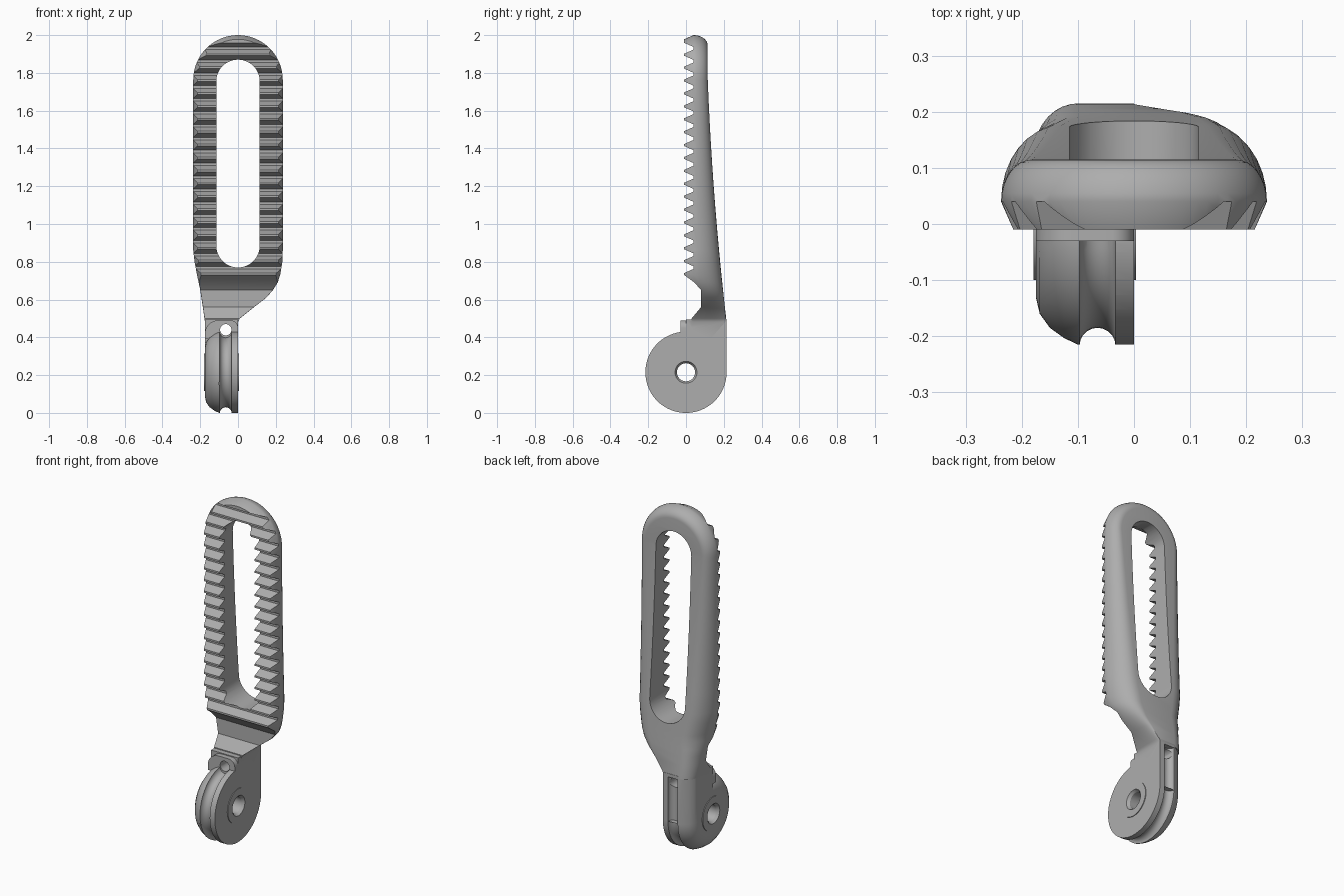
import bpy, bmesh
from math import sin, cos, pi
from mathutils import Vector

cube = bpy.data.objects.get("Cube")
if cube:
    bpy.data.objects.remove(cube, do_unlink=True)

grey = bpy.data.materials.new("plain grey")
grey.use_nodes = True
grey.diffuse_color = (0.42, 0.42, 0.42, 1)
grey.node_tree.nodes["Principled BSDF"].inputs["Base Color"].default_value = grey.diffuse_color

AXLE_Z = 0.215
CABLE_X = -0.065
GROOVE = 0.032
WIDTH = 0.237
CAP_Z = 2 - WIDTH


def finish(bm, name):
    bmesh.ops.remove_doubles(bm, verts=bm.verts, dist=1e-5)
    bmesh.ops.dissolve_degenerate(bm, edges=bm.edges, dist=1e-5)
    bmesh.ops.recalc_face_normals(bm, faces=bm.faces)
    mesh = bpy.data.meshes.new(name)
    bm.to_mesh(mesh)
    bm.free()
    mesh.materials.append(grey)
    obj = bpy.data.objects.new(name, mesh)
    bpy.context.collection.objects.link(obj)
    return obj


def skin(name, rings, closed=False):
    """Join equal rings of points into a solid."""
    bm = bmesh.new()
    loops = [[bm.verts.new(p) for p in ring] for ring in rings]
    pairs = list(zip(loops, loops[1:]))
    if closed:
        pairs.append((loops[-1], loops[0]))
    else:
        bm.faces.new(loops[0])
        if (Vector(rings[-1][0]) - Vector(rings[-1][-1])).length > 1e-4:
            bm.faces.new(loops[-1])
    for a, b in pairs:
        for i in range(len(a)):
            j = (i + 1) % len(a)
            bm.faces.new((a[i], a[j], b[j], b[i]))
    return finish(bm, name)


def prism(name, points, axis, low, high):
    """Extrude a flat outline along one axis."""
    def place(p, s):
        v = list(p)
        v.insert(axis, s)
        return v
    return skin(name, [[place(p, s) for p in points] for s in (low, high)])


def lathe(name, profile, steps=80):
    """Spin (x, radius) points around the axle."""
    turns = [2 * pi * i / steps for i in range(steps)]
    bm = bmesh.new()
    rings = [[bm.verts.new((x, r * cos(a), AXLE_Z + r * sin(a))) for a in turns] for x, r in profile]
    for a, b in zip(rings, rings[1:]):
        for i in range(steps):
            j = (i + 1) % steps
            bm.faces.new((a[i], a[j], b[j], b[i]))
    bm.faces.new(rings[0])
    bm.faces.new(rings[-1])
    return finish(bm, name)


def arc(cx, cy, r, start, end, steps=12):
    return [(cx + r * cos(start + (end - start) * i / steps),
             cy + r * sin(start + (end - start) * i / steps)) for i in range(steps + 1)]


def combine(target, tool, operation):
    mod = target.modifiers.new("join", "BOOLEAN")
    mod.object, mod.operation, mod.solver = tool, operation, "EXACT"
    bpy.context.view_layer.objects.active = target
    bpy.ops.object.modifier_apply(modifier=mod.name)
    bpy.data.objects.remove(tool, do_unlink=True)


def back_depth(z):
    u = (min(z, CAP_Z) - 0.48) / 1.285
    return 0.215 - 0.15 * u + 0.05 * u * u


def section(z, left, right, front, round_l, round_r, angle=0):
    """Cross-section of the arm; angle sweeps it around the top end."""
    back = back_depth(z)
    shoulder = max(front + 0.005, 0.04)
    depth = min(back - shoulder, 0.085 + 0.35 * (z - 0.5))
    bevel = 0.022 if front < 0 else 0.001

    def side(edge, rnd, sign):
        pts = [(bevel, front), (0, shoulder)]
        pts += [(rnd * (1 - cos(t)), back - depth + depth * sin(t))
                for t in (k * pi / 16 for k in range(9))]
        return [(sign * (abs(edge) - d) * cos(angle) if angle else edge - sign * d,
                 y, z + (abs(edge) - d) * sin(angle)) for d, y in pts]
    return side(left, round_l, -1) + side(right, round_r, 1)[::-1]


# Arm: neck, long straight sides, then rounded top end
neck = [(0.48, -0.174, -0.001, 0.03, 0.075, 0.002),
        (0.5, -0.178, 0.01, 0.03, 0.075, 0.006),
        (0.56, -0.186, 0.085, 0.08, 0.08, 0.04),
        (0.61, -0.194, 0.15, 0.08, 0.09, 0.07),
        (0.65, -0.2, 0.185, 0.08, 0.1, 0.09),
        (0.69, -0.208, 0.21, 0.045, 0.11, 0.1),
        (0.73, -0.217, 0.223, -0.01, 0.11, 0.11),
        (0.8, -0.23, 0.235, -0.01, 0.11, 0.11)]
rings = [section(*row) for row in neck]
for i in range(9):
    z = 0.86 + (CAP_Z - 0.86) * i / 8
    rnd = 0.105 - 0.05 * i / 8
    rings.append(section(z, -WIDTH, WIDTH, -0.01, rnd, rnd))
for i in range(1, 17):
    rings.append(section(CAP_Z, -WIDTH, WIDTH, -0.01, 0.055, 0.055, pi / 2 * i / 16))
arm = skin("slotted_arm", rings)

# Gripping teeth: cut the valleys between them
pitch = 0.0683
for i in range(18):
    z = 0.735 + pitch * (i + 0.5)
    valley = [(0.04, z - 0.007), (0.04, z + 0.007), (-0.01, z + 0.029),
              (-0.05, z + 0.029), (-0.05, z - 0.029), (-0.01, z - 0.029)]
    combine(arm, prism("valley_cutter", valley, 0, -0.4, 0.4), "DIFFERENCE")

# Long slot through the arm
slot = arc(0, 1.755, 0.115, 0, pi, 24) + arc(0, 0.885, 0.115, pi, 2 * pi, 24)
combine(arm, prism("slot_cutter", slot, 1, -0.2, 0.4), "DIFFERENCE")

# Pulley hub with rounded outer rim and thin bosses
rim = [(0, 0.215), (-0.1, 0.215), (-0.125, 0.203), (-0.15, 0.185), (-0.168, 0.16), (-0.175, 0.13)]
hub = lathe("pulley_hub", [(0.004, 0.1), (0, 0.1)] + rim + [(-0.175, 0.1), (-0.179, 0.1)])
bpy.ops.mesh.primitive_torus_add(major_radius=0.217, minor_radius=GROOVE, major_segments=80,
                                 minor_segments=20, location=(CABLE_X, 0, AXLE_Z),
                                 rotation=(0, pi / 2, 0))
combine(hub, bpy.context.object, "DIFFERENCE")

# Column between hub and arm, and the cable lug in front of it
column = prism("column", [(0, 0)] + rim + [(-0.175, 0)], 2, AXLE_Z, 0.495)
combine(hub, column, "UNION")
lug = [(0, 0.39)] + arc(-0.04, 0.45, 0.04, 0, pi / 2) + arc(-0.105, 0.42, 0.07, pi / 2, pi) + [(-0.175, 0.39)]
combine(hub, prism("cable_lug", lug, 1, -0.03, 0.03), "UNION")
combine(arm, hub, "UNION")

# Cable groove down the back, cable hole and axle hole
bpy.ops.mesh.primitive_cylinder_add(radius=GROOVE, depth=0.26, vertices=32,
                                    location=(CABLE_X, 0.217, AXLE_Z + 0.13))
combine(arm, bpy.context.object, "DIFFERENCE")
bpy.ops.mesh.primitive_cylinder_add(radius=0.03, depth=0.6, vertices=32,
                                    location=(CABLE_X, 0.1, 0.44), rotation=(pi / 2, 0, 0))
combine(arm, bpy.context.object, "DIFFERENCE")
axle = lathe("axle_cutter", [(0.02, 0.068), (-0.012, 0.048), (-0.163, 0.048), (-0.195, 0.068)], 40)
combine(arm, axle, "DIFFERENCE")

# Smooth shading that keeps crisp edges
arm.name = "slotted_arm_with_pulley_hub"
arm.data.materials.clear()
arm.data.materials.append(grey)
for p in arm.data.polygons:
    p.material_index = 0
bpy.ops.object.select_all(action="DESELECT")
arm.select_set(True)
bpy.context.view_layer.objects.active = arm
bpy.ops.object.shade_smooth_by_angle(angle=pi / 6)
